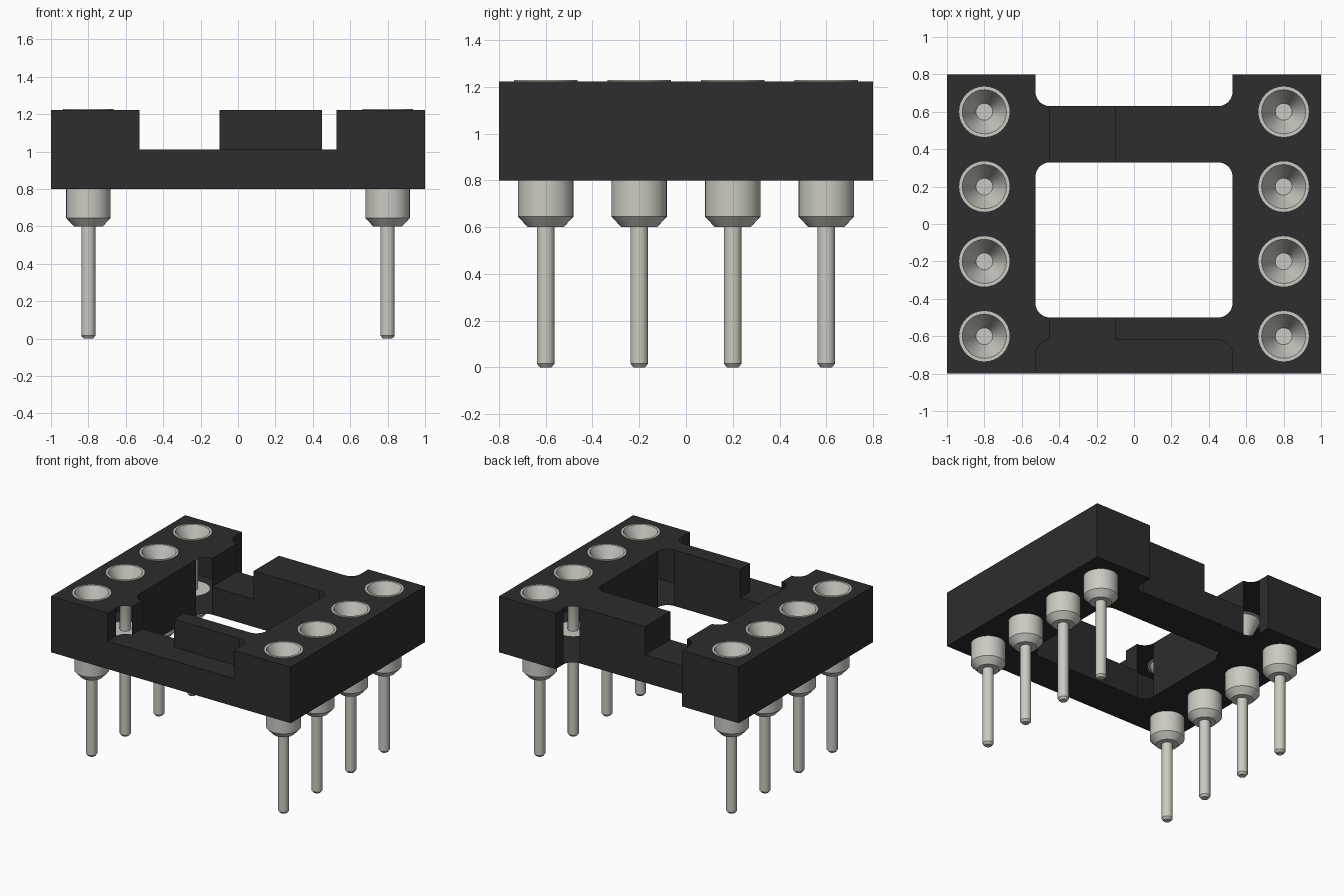
import bpy, bmesh, math
from mathutils import Matrix, Vector

default = bpy.data.objects.get("Cube")
if default:
    bpy.data.objects.remove(default, do_unlink=True)


def material(name, colour):
    mat = bpy.data.materials.new(name)
    mat.use_nodes = True
    mat.diffuse_color = (*colour, 1)
    mat.node_tree.nodes["Principled BSDF"].inputs["Base Color"].default_value = (*colour, 1)
    return mat


def make_object(name, bm, mat=None):
    mesh = bpy.data.meshes.new(name)
    bm.to_mesh(mesh)
    bm.free()
    obj = bpy.data.objects.new(name, mesh)
    bpy.context.collection.objects.link(obj)
    if mat:
        mesh.materials.append(mat)
    return obj


def block(x0, x1, y0, y1, z0, z1, radius=0):
    """Box, optionally with rounded vertical edges."""
    bm = bmesh.new()
    bmesh.ops.create_cube(bm, size=1)
    for v in bm.verts:
        v.co = Vector((x1 if v.co.x > 0 else x0,
                       y1 if v.co.y > 0 else y0,
                       z1 if v.co.z > 0 else z0))
    if radius:
        upright = [e for e in bm.edges if abs(e.verts[0].co.z - e.verts[1].co.z) > 0.01]
        bmesh.ops.bevel(bm, geom=upright, offset=radius, segments=8,
                        profile=0.5, affect='EDGES')
    return bm


def cut(target, bm):
    cutter = make_object("cutter", bm)
    cutter.hide_render = True
    mod = target.modifiers.new("cut", 'BOOLEAN')
    mod.operation = 'DIFFERENCE'
    mod.solver = 'EXACT'
    mod.object = cutter
    bpy.context.view_layer.objects.active = target
    bpy.ops.object.modifier_apply(modifier=mod.name)
    bpy.data.objects.remove(cutter, do_unlink=True)


black = material("black plastic", (0.026, 0.026, 0.026))
metal = material("warm grey metal", (0.60, 0.59, 0.53))

BASE, STEP, TOP = 0.8, 1.01, 1.222
INNER, FILLET = 0.527, 0.078
pin_spots = [(x, y) for x in (-0.8, 0.8) for y in (-0.6, -0.2, 0.2, 0.6)]

# Socket frame: central window, back recess, front ledge and offset notch
frame = make_object("socket_frame", block(-1, 1, -0.8, 0.8, BASE, TOP), black)
cut(frame, block(-INNER, INNER, -0.5, 0.33, 0, 2, FILLET))
cut(frame, block(-INNER, INNER, 0.63, 1.5, 0, 2, FILLET))
cut(frame, block(-INNER, INNER, -1.5, -0.62, STEP, 2, FILLET))
cut(frame, block(-0.448, -0.1, -2, 2, STEP, 2))

# Pin holes
for x, y in pin_spots:
    hole = bmesh.new()
    bmesh.ops.create_cone(hole, cap_ends=True, segments=32, radius1=0.119,
                          radius2=0.119, depth=2,
                          matrix=Matrix.Translation((x, y, 1)))
    cut(frame, hole)

# The frame is a thin hollow shell, open at its rounded corners and pin holes
bm = bmesh.new()
bm.from_mesh(frame.data)
curved = [f for f in bm.faces if max(abs(c) for c in f.normal) < 0.9999
          or (abs(f.normal.z) < 0.5 and abs(abs(f.calc_center_median().x) - 0.8) < 0.15
              and abs(f.calc_center_median().y) < 0.79)]
bmesh.ops.delete(bm, geom=curved, context='FACES')
bm.to_mesh(frame.data)
bm.free()

# Turned pin: tail, collar, stem and funnel
profile = [(0, 0), (0.025, 0), (0.038, 0.016), (0.038, 0.6), (0.077, 0.6),
           (0.119, 0.645), (0.119, BASE), (0.038, BASE), (0.038, 1.04),
           (0.119, 1.215), (0.135, 1.215), (0.135, 1.228), (0.118, 1.228),
           (0.045, 1.06), (0, 1.06)]
bm = bmesh.new()
verts = [bm.verts.new((r, 0, z)) for r, z in profile]
edges = [bm.edges.new(pair) for pair in zip(verts, verts[1:])]
bmesh.ops.spin(bm, geom=verts + edges, cent=(0, 0, 0), axis=(0, 0, 1),
               angle=math.tau, steps=32)
bmesh.ops.remove_doubles(bm, verts=bm.verts, dist=0.0005)
bmesh.ops.recalc_face_normals(bm, faces=bm.faces)
pin = make_object("contact_pin", bm, metal)
bpy.ops.object.select_all(action='DESELECT')
pin.select_set(True)
bpy.context.view_layer.objects.active = pin
bpy.ops.object.shade_smooth_by_angle(angle=math.radians(25))

# Two rows of four pins
for i, (x, y) in enumerate(pin_spots):
    obj = pin
    if i:
        obj = pin.copy()
        bpy.context.collection.objects.link(obj)
    obj.location = (x, y, 0)
